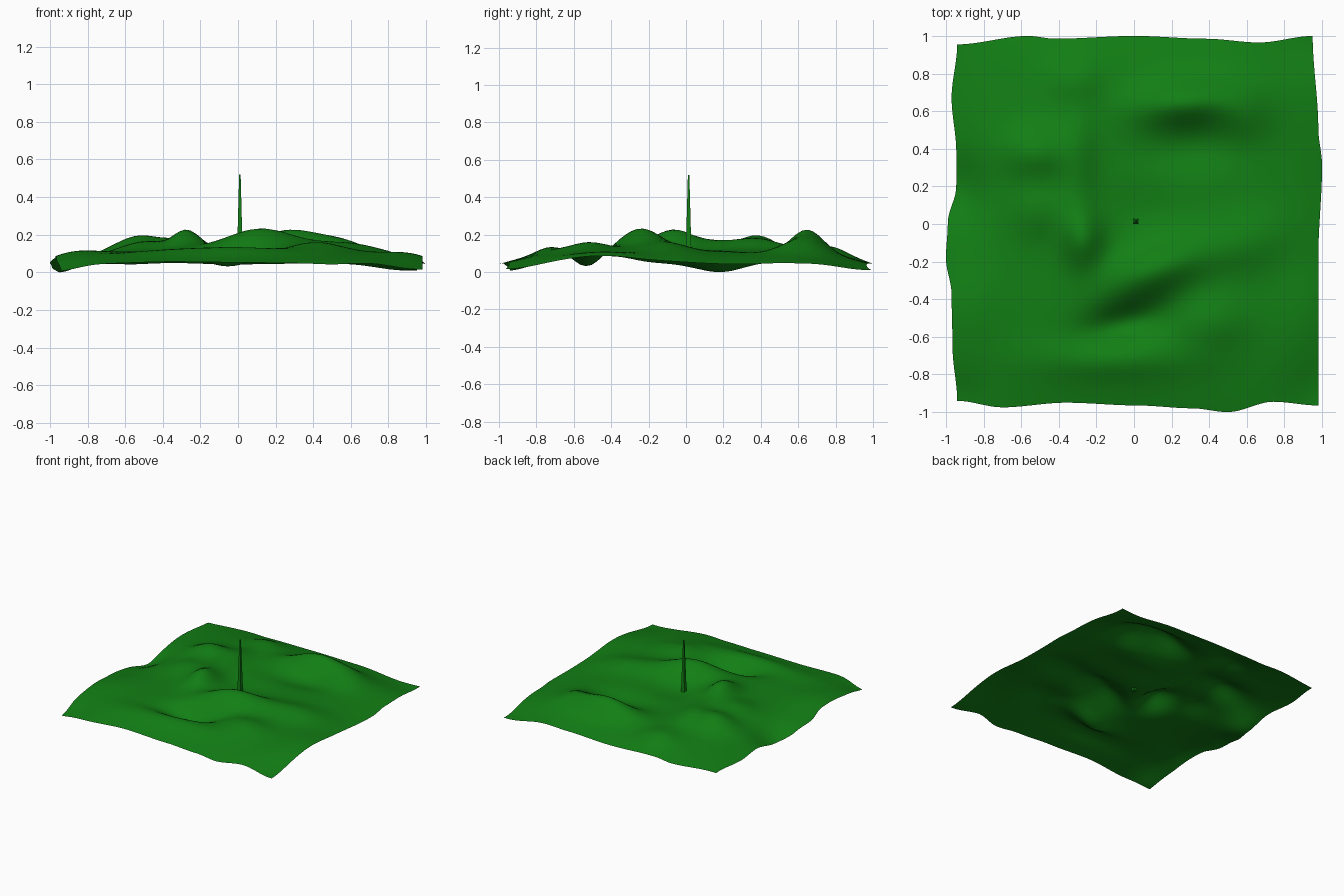
import bpy, bmesh, math

if "Cube" in bpy.data.objects:
    bpy.data.objects.remove(bpy.data.objects["Cube"])

# Wavy outline of the patch: (position along the side, offset of the side)
LEFT = [(-1, -.94), (-.7, -.965), (-.4, -.97), (-.2, -1), (0, -.99), (.2, -.945), (.4, -.945), (.7, -.97), (1, -.94)]
RIGHT = [(-1, .98), (-.2, .98), (.3, 1), (.5, .98), (1, .95)]
FRONT = [(-1, -.94), (-.75, -.975), (-.4, -.95), (0, -.965), (.3, -.98), (.5, -1), (.75, -.945), (1, -.965)]
BACK = [(-1, .955), (-.6, 1), (-.45, .985), (0, 1), (.4, .985), (.7, .965), (1, 1)]

# Hills and hollows: x, y, height, radius x, radius y, angle
BUMPS = [
    (.12, -.24, .115, .27, .13, 20),      # front hill
    (-.05, -.53, -.085, .22, .10, 15),    # hollow below it
    (-.10, -.72, .04, .45, .11, 0),
    (.42, -.52, .05, .20, .15, 0),
    (.05, .08, -.02, .20, .15, 0),        # saddle at the spike
    (.28, .65, .122, .27, .12, 5),        # back hill
    (.30, .40, -.03, .30, .12, 5),
    (.58, .58, .05, .16, .16, 0),
    (.60, -.10, .045, .25, .15, 15),
    (-.52, .38, .085, .18, .14, 0),       # left hills
    (-.27, -.08, .095, .11, .15, 0),
    (-.30, .30, .045, .10, .35, 0),
    (-.50, .08, .05, .16, .15, 0),
    (-.30, .78, .04, .15, .12, 0),
    (-.92, .18, -.06, .13, .18, 0),       # low and high spots on the rim
    (-.90, -.45, .04, .20, .25, 0),
    (.95, -.45, .04, .20, .28, 0),
    (-.95, -.95, -.04, .15, .15, 0),
    (.95, -.95, -.03, .20, .20, 0),
    (.90, .95, -.035, .25, .20, 0),
]


def profile(points, t):
    for (a, u), (b, v) in zip(points, points[1:]):
        if t <= b + 1e-6:
            s = max(0, (t - a) / (b - a))
            return u + (v - u) * s * s * (3 - 2 * s)
    return points[-1][1]


def height(x, y):
    z = .045 + .075 * (1 - x ** 4) * (1 - y ** 4)
    for bx, by, h, rx, ry, ang in BUMPS:
        c, s = math.cos(math.radians(ang)), math.sin(math.radians(ang))
        dx, dy = x - bx, y - by
        u, v = (dx * c + dy * s) / rx, (dy * c - dx * s) / ry
        z += h * math.exp(-u * u - v * v)
    return z


def make_object(name, bm, mat, smooth):
    mesh = bpy.data.meshes.new(name)
    bm.to_mesh(mesh)
    bm.free()
    for p in mesh.polygons:
        p.use_smooth = smooth
    mesh.materials.append(mat)
    obj = bpy.data.objects.new(name, mesh)
    bpy.context.collection.objects.link(obj)
    return obj


green = bpy.data.materials.new("grass_green")
green.diffuse_color = (.006, .21, .007, 1)
green.use_nodes = True
green.node_tree.nodes["Principled BSDF"].inputs["Base Color"].default_value = green.diffuse_color

# Terrain sheet
bm = bmesh.new()
bmesh.ops.create_grid(bm, x_segments=64, y_segments=64, size=1)
for v in bm.verts:
    gx, gy = v.co.x, v.co.y
    l, r = profile(LEFT, gy), profile(RIGHT, gy)
    f, b = profile(FRONT, gx), profile(BACK, gx)
    x = l + (r - l) * (gx + 1) / 2
    y = f + (b - f) * (gy + 1) / 2
    v.co = (x, y, height(x, y))
low = min(v.co.z for v in bm.verts)
for v in bm.verts:
    v.co.z -= low
make_object("terrain", bm, green, True)

# Thin square spike in the middle
bm = bmesh.new()
bmesh.ops.create_cube(bm, size=1)
for v in bm.verts:
    top = v.co.z > 0
    w = .008 if top else .031
    v.co = (.01 + v.co.x * w, .014 + v.co.y * w, .52 if top else .085)
make_object("spike", bm, green, False)
